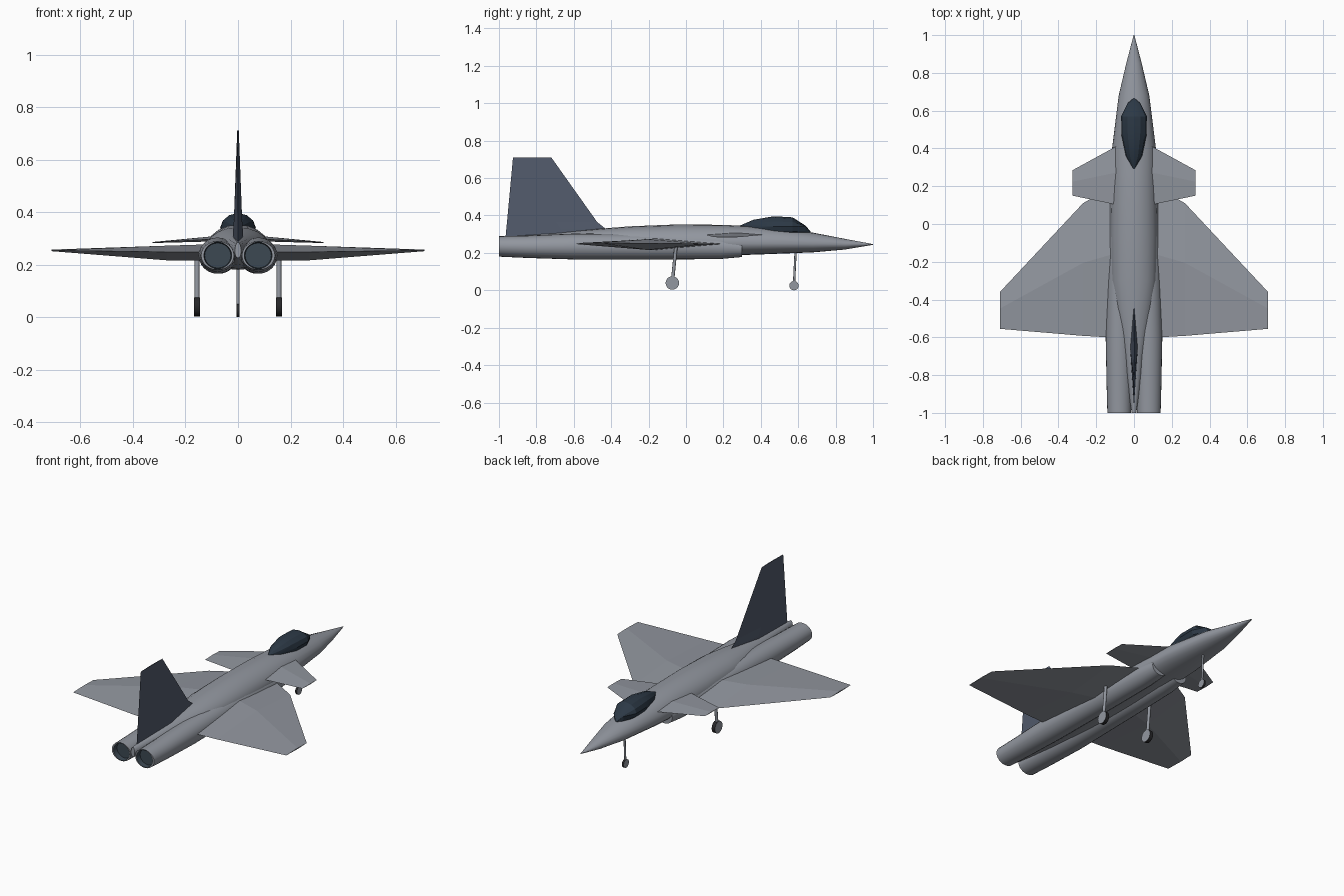
import bpy, bmesh, math
from mathutils import Vector

old = bpy.data.objects.get("Cube")
if old:
    bpy.data.objects.remove(old, do_unlink=True)


def material(name, rgb):
    m = bpy.data.materials.new(name)
    m.use_nodes = True
    m.diffuse_color = (*rgb, 1)
    m.node_tree.nodes["Principled BSDF"].inputs["Base Color"].default_value = (*rgb, 1)
    return m


GREY = material("airframe grey", (0.29, 0.31, 0.35))
SLATE = material("fin slate", (0.085, 0.105, 0.15))
GLASS = material("canopy glass", (0.025, 0.04, 0.06))
NOZZLE = material("nozzle dark", (0.045, 0.065, 0.085))
TYRE = material("tyre black", (0.02, 0.02, 0.022))


def finish(name, bm, mats, smooth=None):
    bmesh.ops.recalc_face_normals(bm, faces=bm.faces)
    me = bpy.data.meshes.new(name)
    bm.to_mesh(me)
    bm.free()
    ob = bpy.data.objects.new(name, me)
    bpy.context.collection.objects.link(ob)
    for m in mats:
        me.materials.append(m)
    if smooth:
        bpy.ops.object.select_all(action='DESELECT')
        ob.select_set(True)
        bpy.context.view_layer.objects.active = ob
        bpy.ops.object.shade_smooth_by_angle(angle=math.radians(smooth))
    return ob


def loft(name, loops, mats, smooth=None):
    """Skin a list of equal-length point loops and cap both ends."""
    bm = bmesh.new()
    rings = [[bm.verts.new(p) for p in loop] for loop in loops]
    n = len(rings[0])
    for a, b in zip(rings, rings[1:]):
        for i in range(n):
            j = (i + 1) % n
            bm.faces.new((a[i], a[j], b[j], b[i]))
    bm.faces.new(rings[0])
    bm.faces.new(rings[-1])
    return finish(name, bm, mats, smooth)


def oval(x, y, half_width, bottom, top, waist=None, n=20):
    """Upright oval whose widest point sits at the waist height."""
    waist = (bottom + top) / 2 if waist is None else waist
    pts = []
    for i in range(n):
        a = 2 * math.pi * i / n
        s = math.sin(a)
        z = waist + s * ((top - waist) if s > 0 else (waist - bottom))
        pts.append((x + half_width * math.cos(a), y, z))
    return pts


def chord(x, front, back, z, up, down, crest=0.45):
    """Four-point wing section running fore and aft."""
    mid = front + (back - front) * crest
    return [(x, front, z), (x, mid, z + up), (x, back, z), (x, mid, z - down)]


def rod(name, p, q, r, mats, n=12, smooth=40):
    p, q = Vector(p), Vector(q)
    turn = (q - p).to_track_quat('Z', 'Y')
    ring = [turn @ Vector((r * math.cos(2 * math.pi * i / n), r * math.sin(2 * math.pi * i / n), 0))
            for i in range(n)]
    return loft(name, [[c + v for v in ring] for c in (p, q)], mats, smooth)


# Fuselage: y, half width, bottom, top, waist
body = [(1.0, .002, .243, .247, .245), (.85, .041, .218, .275, .245),
        (.68, .081, .203, .308, .248), (.4, .116, .192, .34, .25),
        (.2, .122, .185, .35, .25), (-.05, .126, .18, .352, .25),
        (-.3, .122, .18, .342, .26), (-.45, .102, .185, .33, .26),
        (-.7, .06, .2, .307, .25), (-1.0, .012, .225, .285, .25)]
loft("fuselage", [oval(0, y, w, b, t, m) for y, w, b, t, m in body], [GREY], 30)

# Canopy: y, half width, top
glass = [(.29, .003, .347), (.36, .043, .377), (.47, .066, .396),
         (.57, .068, .39), (.64, .034, .345), (.665, .003, .315)]
loft("canopy", [oval(0, y, w, .29, t, min(.34, t - .005), 12) for y, w, t in glass], [GLASS], 20)

# Engine nacelles with recessed nozzles, then the flying surfaces and main gear
for side, s in (("left", 1), ("right", -1)):
    duct = [(.3, .052, .178, .27), (.18, .062, .167, .29), (-.1, .068, .165, .3),
            (-.6, .072, .165, .303), (-.85, .067, .173, .292), (-1.0, .063, .18, .289)]
    centre = lambda y: s * (.067 + .011 * min(1, (.3 - y) / .9))
    loops = [oval(centre(y), y, w, b, t, n=24) for y, w, b, t in duct]
    loops.append(oval(s * .077, -1.0, .053, .184, .285, n=24))
    loops.append(oval(s * .077, -.97, .05, .187, .282, n=24))
    nacelle = loft(side + "_nacelle", loops, [GREY, NOZZLE], 30)
    for f in nacelle.data.polygons:
        c = f.center
        if c.y < -.96 and math.hypot(c.x - s * .077, c.z - .2345) < .0525:
            f.material_index = 1

    loft(side + "_wing", [chord(s * .08, .22, -.603, .248, .03, .033),
                          chord(s * .27, .11, -.592, .248, .024, .032),
                          chord(s * .71, -.36, -.555, .254, .003, .003)], [GREY])
    loft(side + "_canard", [chord(s * .06, .43, .095, .299, .012, .01),
                            chord(s * .325, .285, .15, .284, .002, .002)], [GREY])

    x = s * .156
    rod(side + "_gear_leg", (x, -.073, .04), (x, -.053, .24), .009, [GREY])

# Tail fin with a small leading edge fillet at the root
def fin_section(z, back, front, half):
    mid = back + (front - back) * .55
    return [(0, back, z), (half, mid, z), (0, front, z), (-half, mid, z)]

loft("tail_fin", [fin_section(.25, -.968, -.38, .022), fin_section(.325, -.961, -.425, .019),
                  fin_section(.365, -.957, -.475, .016), fin_section(.71, -.925, -.72, .003)], [SLATE])

# Nose gear leg
rod("nose_gear_leg", (0, .577, .025), (0, .587, .23), .006, [GREY])

# Wheels: dark tread with grey side faces
for name, x, y, r, w in (("left_wheel", .156, -.073, .036, .011),
                         ("right_wheel", -.156, -.073, .036, .011),
                         ("nose_wheel", 0, .577, .025, .006)):
    wheel = rod(name, (x - w, y, r + .003 * (r > .03)), (x + w, y, r + .003 * (r > .03)),
                r, [TYRE, GREY], 20)
    for f in wheel.data.polygons:
        f.material_index = int(abs(f.normal.x) > .9)
